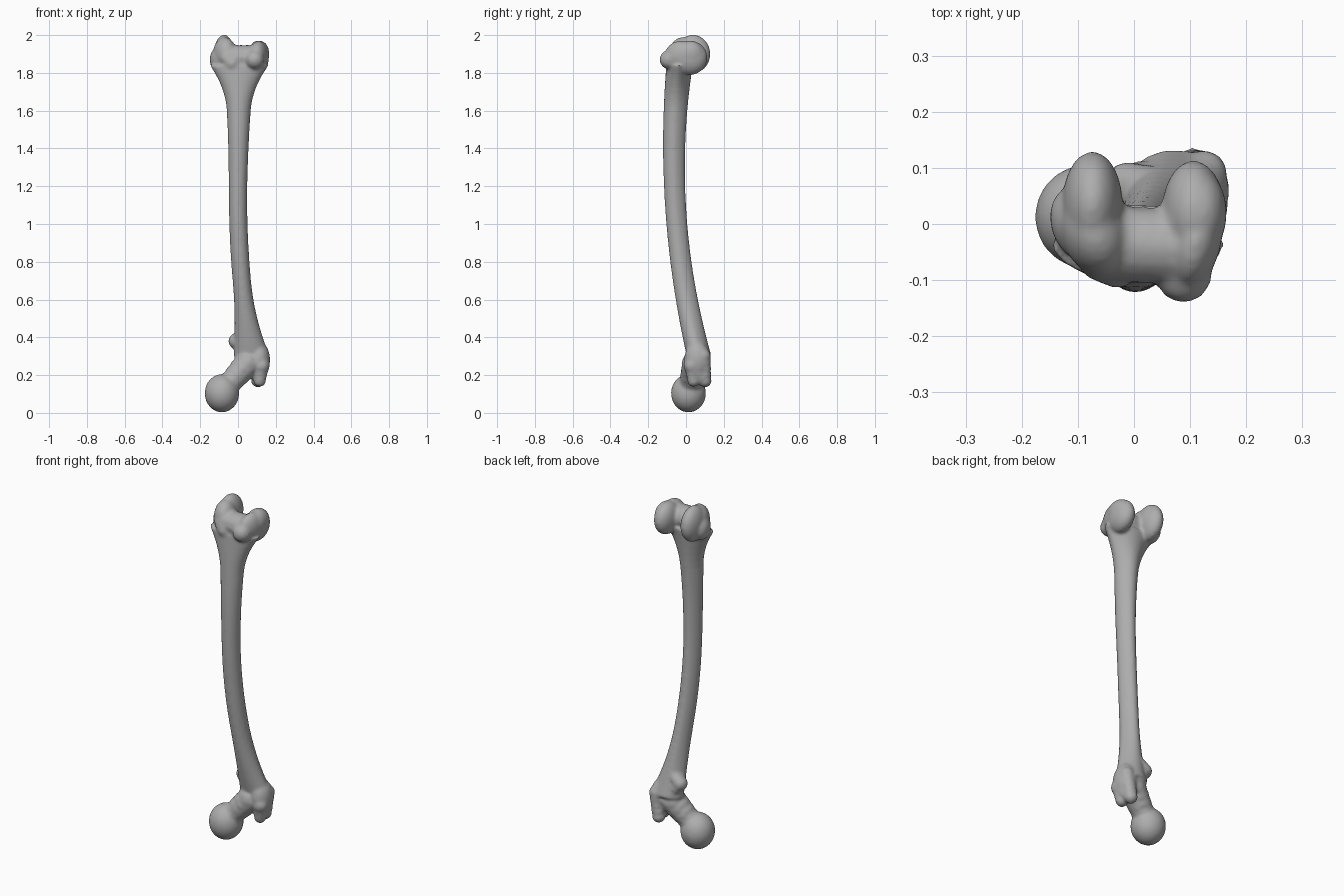
import bpy, bmesh, math
from mathutils import Vector, Matrix

default_cube = bpy.data.objects.get("Cube")
if default_cube:
    bpy.data.objects.remove(default_cube)

bone_grey = bpy.data.materials.new("bone_grey")
bone_grey.use_nodes = True
grey = (.42, .42, .42, 1)
bone_grey.diffuse_color = grey
bone_grey.node_tree.nodes["Principled BSDF"].inputs["Base Color"].default_value = grey

bone_mesh = bmesh.new()


def blob(center, radii, turn=0, detail=3):
    """Ellipsoid, turned in degrees about the upright axis."""
    placement = (Matrix.Translation(center)
                 @ Matrix.Rotation(math.radians(turn), 4, "Z")
                 @ Matrix.Diagonal(radii).to_4x4())
    bmesh.ops.create_icosphere(bone_mesh, subdivisions=detail, radius=1, matrix=placement)


def limb(start, start_radius, end, end_radius, steps=4):
    """Tapered rounded bar made of overlapping spheres."""
    for step in range(steps + 1):
        along = step / steps
        radius = start_radius + (end_radius - start_radius) * along
        blob(Vector(start).lerp(Vector(end), along), (radius, radius, radius), detail=2)


def flare(distance):
    """Quadratic growth that begins past zero."""
    return max(0, distance) ** 2


def shaft_ring(height, sides=24):
    """Cross-section of the bowed shaft, narrower towards the back."""
    center_x = .1 * flare(1.15 - height) + .01 * max(0, height - 1.2)
    center_y = .12 * (height - 1.35) ** 2 - .063
    half_width = (.049 + .3 * flare(.7 - height)
                  + .06 * flare(height - 1.1) + 1.3 * flare(height - 1.6))
    half_depth = .056 + .02 * (height - 1) ** 2
    ring = []
    for side in range(sides):
        angle = math.tau * side / sides
        pinch = 1 - .2 * max(0, math.sin(angle))
        ring.append(bone_mesh.verts.new((
            center_x + half_width * math.cos(angle) * pinch,
            center_y + half_depth * math.sin(angle),
            height)))
    return ring


def build_shaft(bottom, top, steps=40):
    rings = [shaft_ring(bottom + (top - bottom) * step / steps)
             for step in range(steps + 1)]
    for lower, upper in zip(rings, rings[1:]):
        for side in range(len(lower)):
            bone_mesh.faces.new((lower[side - 1], lower[side],
                                 upper[side], upper[side - 1]))
    bone_mesh.faces.new(rings[0][::-1])
    bone_mesh.faces.new(rings[-1])


build_shaft(bottom=.3, top=1.84)

# Ball head and neck
blob(center=(-.085, .013, .104), radii=(.092, .093, .102))
limb(start=(-.06, .02, .14), start_radius=.06, end=(.05, .05, .26), end_radius=.075)

# Large outer knob, a slab of three bars with a hooked tip
blob(center=(.11, .06, .28), radii=(.06, .07, .1))
outer_tip = (.105, .1, .17)
limb(start=(.125, .03, .25), start_radius=.045, end=outer_tip, end_radius=.037)
limb(start=(.125, .09, .3), start_radius=.043, end=outer_tip, end_radius=.037)
limb(start=(.125, .03, .25), start_radius=.04, end=(.115, .04, .17), end_radius=.034)

# Small inner knob with ridges running to the shaft and the outer knob
inner_knob = (-.01, .07, .38)
limb(start=inner_knob, start_radius=.043, end=(.05, .06, .43), end_radius=.04)
limb(start=inner_knob, start_radius=.04, end=(.07, .09, .27), end_radius=.035)

# Inner joint lobe
blob(center=(-.074, .036, 1.9), radii=(.054, .094, .103))
blob(center=(-.07, -.015, 1.9), radii=(.06, .08, .09), turn=20)
blob(center=(-.096, 0, 1.87), radii=(.052, .07, .07), turn=20)
limb(start=(-.055, -.055, 1.88), start_radius=.05, end=(-.03, -.07, 1.85), end_radius=.046)

# Outer joint lobe with a raised front ridge
blob(center=(.106, .02, 1.88), radii=(.057, .094, .092))
blob(center=(.12, .02, 1.9), radii=(.046, .075, .07))
blob(center=(.11, -.03, 1.89), radii=(.046, .085, .08), turn=-12)
limb(start=(.1, -.05, 1.9), start_radius=.046, end=(.088, -.09, 1.87), end_radius=.052)

# Saddle between the lobes
limb(start=(-.04, -.035, 1.88), start_radius=.07, end=(.075, -.04, 1.88), end_radius=.07)

# One object from all the masses
mesh = bpy.data.meshes.new("thigh_bone")
bone_mesh.to_mesh(mesh)
bone_mesh.free()
mesh.materials.append(bone_grey)
bone = bpy.data.objects.new("thigh_bone", mesh)
bpy.context.collection.objects.link(bone)

# Fuse into one skin and soften the joins
fuse = bone.modifiers.new("fuse", "REMESH")
fuse.mode = "VOXEL"
fuse.voxel_size = .008
fuse.use_smooth_shade = True
soften = bone.modifiers.new("soften", "SMOOTH")
soften.factor = .5
soften.iterations = 8
